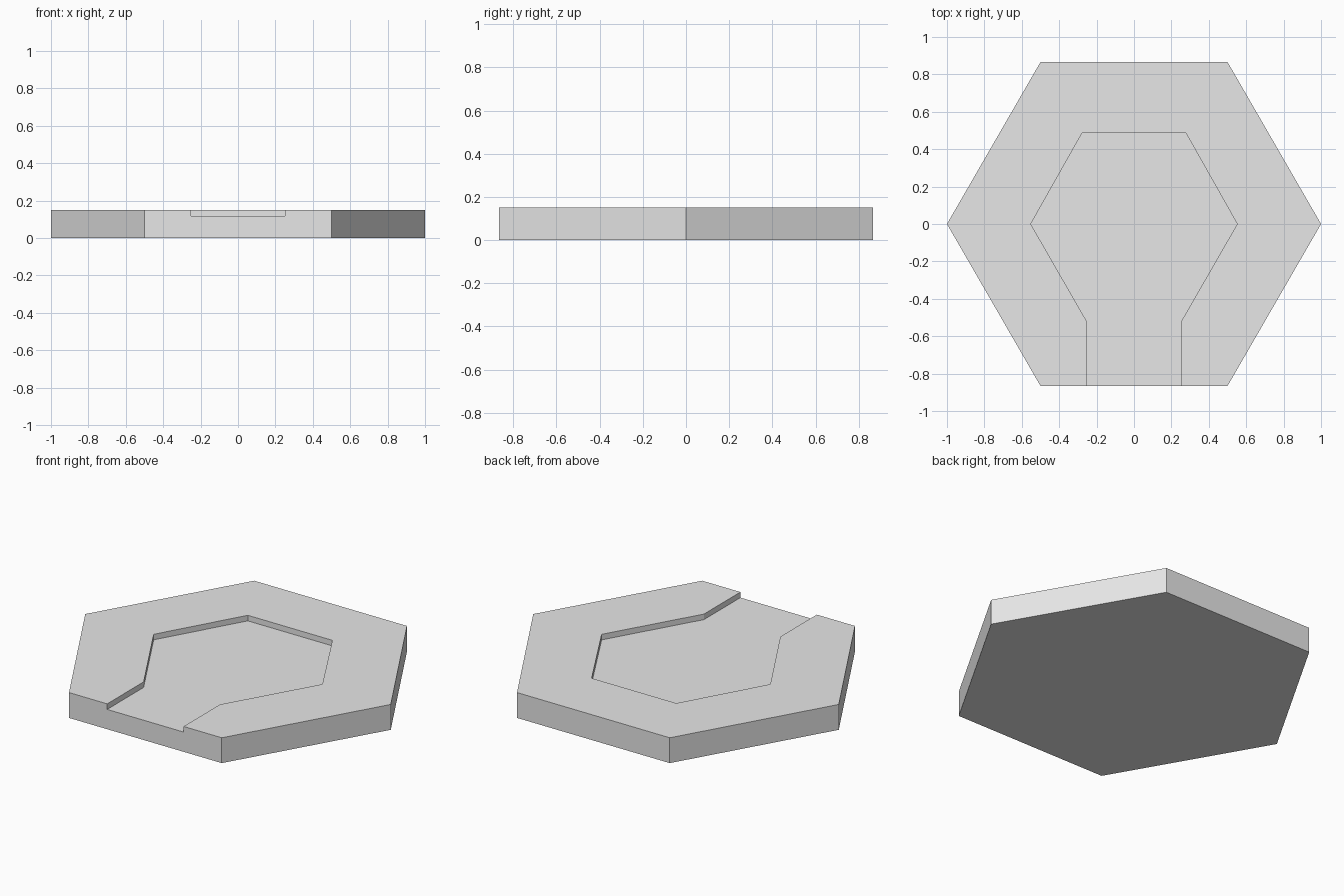
import bpy
import bmesh
from math import cos, sin, pi

cube = bpy.data.objects.get("Cube")
if cube:
    bpy.data.objects.remove(cube, do_unlink=True)

HEIGHT, FLOOR = 0.15, 0.117

# Single grey material
grey = bpy.data.materials.new("light grey")
grey.use_nodes = True
grey.diffuse_color = (0.8, 0.8, 0.8, 1)
grey.node_tree.nodes["Principled BSDF"].inputs["Base Color"].default_value = grey.diffuse_color

# Hexagon outline, starting at the front right corner and running anticlockwise
outline = [(cos(a), sin(a)) for a in (pi / 3 * (i - 1) for i in range(6))]
front_y = outline[0][1]

# Recess outline with its open channel: one side, then its mirror image
side = [(0.25, front_y), (0.25, -0.525), (0.552, 0), (0.277, 0.487)]
recess = side + [(-x, y) for x, y in reversed(side)]

bm = bmesh.new()


def ring(points, z):
    return [bm.verts.new((x, y, z)) for x, y in points]


def walls(low, high, count):
    for i in range(count):
        j = (i + 1) % len(low)
        bm.faces.new((low[i], low[j], high[j], high[i]))


base, top = ring(outline, 0), ring(outline, HEIGHT)
floor, lip = ring(recess, FLOOR), ring(recess, HEIGHT)

# Underside, recess floor and raised C-shaped rim
bm.faces.new(base)
bm.faces.new(floor)
bm.faces.new(top + lip[::-1])

# Outer walls, recess walls and the notched front wall
walls(base, top, 5)
walls(floor, lip, 7)
bm.faces.new((base[5], base[0], top[0], lip[0], floor[0], floor[7], lip[7], top[5]))

bmesh.ops.recalc_face_normals(bm, faces=bm.faces)
mesh = bpy.data.meshes.new("hexagonal_tile")
bm.to_mesh(mesh)
bm.free()
mesh.materials.append(grey)
tile = bpy.data.objects.new("hexagonal_tile", mesh)
bpy.context.collection.objects.link(tile)
